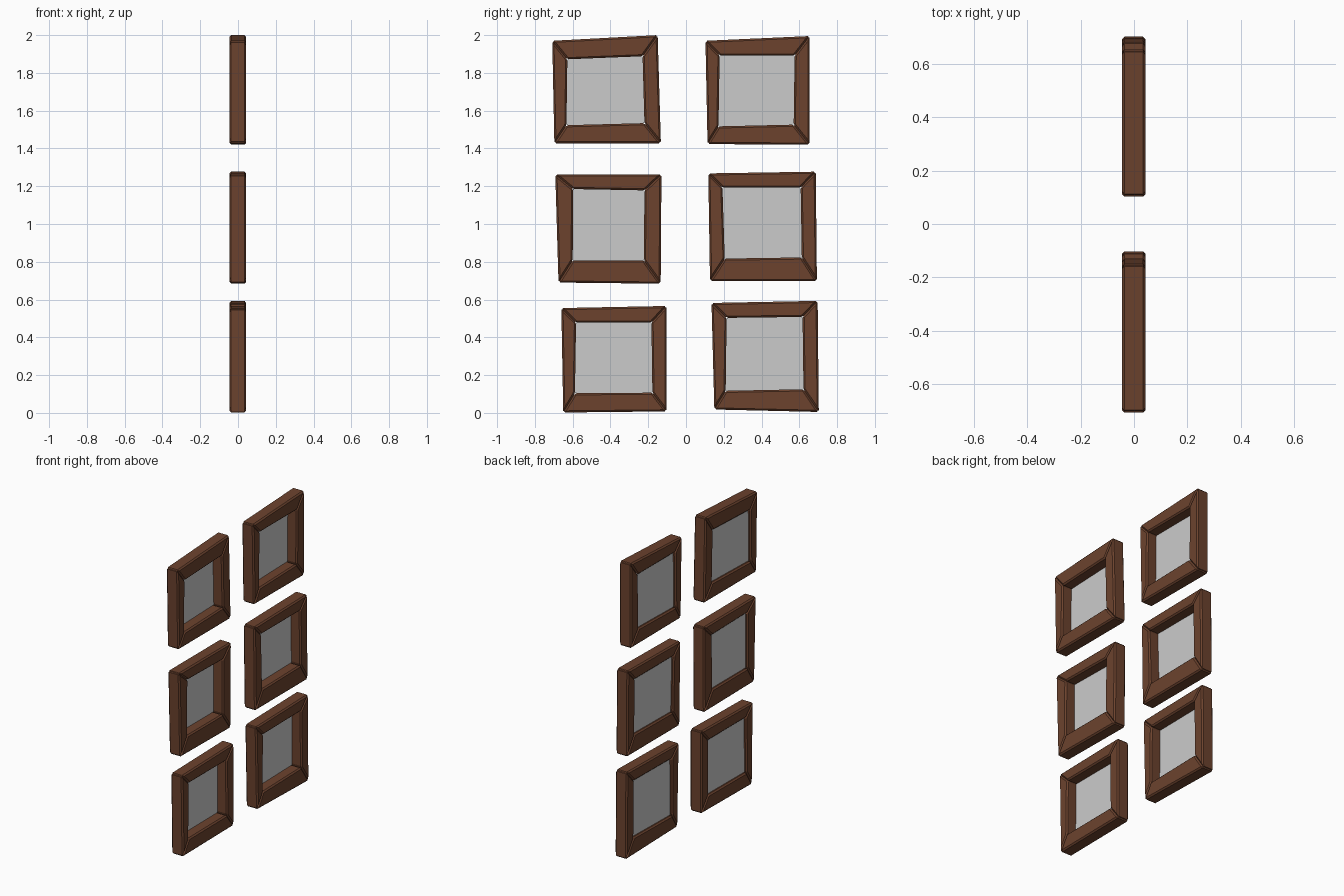
import bpy, bmesh
from mathutils import Vector

if "Cube" in bpy.data.objects:
    bpy.data.objects.remove(bpy.data.objects["Cube"])

X0, X1 = -0.045, 0.043   # frame depth
PANE_X = -0.028          # glass sits near the -x face
BEVEL = 0.009

wood = bpy.data.materials.new("brown_wood")
wood.diffuse_color = (0.15, 0.055, 0.027, 1)
wood.use_nodes = True
wood.node_tree.nodes["Principled BSDF"].inputs["Base Color"].default_value = wood.diffuse_color

# Outer and inner (y, z) corners of each crooked window:
# top left, top right, bottom right, bottom left
WINDOWS = {
    "top_left": ([(-.708, 1.97), (-.15, 2.0), (-.133, 1.427), (-.697, 1.427)],
                 [(-.628, 1.872), (-.23, 1.888), (-.22, 1.534), (-.633, 1.523)]),
    "top_right": ([(.103, 1.97), (.655, 1.995), (.655, 1.42), (.114, 1.423)],
                  [(.178, 1.892), (.575, 1.892), (.57, 1.526), (.172, 1.517)]),
    "middle_left": ([(-.692, 1.263), (-.13, 1.263), (-.134, .684), (-.675, .69)],
                    [(-.597, 1.185), (-.22, 1.178), (-.223, .808), (-.60, .808)]),
    "middle_right": ([(.118, 1.268), (.687, 1.277), (.693, .698), (.127, .698)],
                     [(.193, 1.193), (.607, 1.193), (.613, .823), (.205, .817)]),
    "bottom_left": ([(-.66, .555), (-.103, .566), (-.103, .008), (-.65, .002)],
                    [(-.582, .478), (-.183, .478), (-.178, .107), (-.588, .104)]),
    "bottom_right": ([(.135, .582), (.697, .593), (.703, .005), (.15, .018)],
                     [(.215, .503), (.617, .508), (.622, .125), (.21, .117)]),
}


def finish(bm, name):
    mesh = bpy.data.meshes.new(name)
    bm.to_mesh(mesh)
    bm.free()
    ob = bpy.data.objects.new(name, mesh)
    bpy.context.collection.objects.link(ob)
    return ob


def add_face(bm, pts, x):
    return bm.faces.new([bm.verts.new((x, y, z)) for y, z in pts])


for name, (outer, inner) in WINDOWS.items():
    # Four mitred boards with chamfered edges
    bm = bmesh.new()
    for i in range(4):
        j = (i + 1) % 4
        face = add_face(bm, [outer[i], outer[j], inner[j], inner[i]], X0)
        ext = bmesh.ops.extrude_face_region(bm, geom=[face], use_keep_orig=True)
        verts = [g for g in ext["geom"] if isinstance(g, bmesh.types.BMVert)]
        bmesh.ops.translate(bm, verts=verts, vec=Vector((X1 - X0, 0, 0)))
    bmesh.ops.recalc_face_normals(bm, faces=bm.faces)
    bmesh.ops.bevel(bm, geom=list(bm.edges), offset=BEVEL, segments=1,
                    affect='EDGES', profile=0.5)
    finish(bm, "window_frame_" + name).data.materials.append(wood)

    # Grey glass pane
    bm = bmesh.new()
    face = add_face(bm, inner, PANE_X)
    bm.normal_update()
    if face.normal.x < 0:
        face.normal_flip()
    finish(bm, "glass_pane_" + name)
